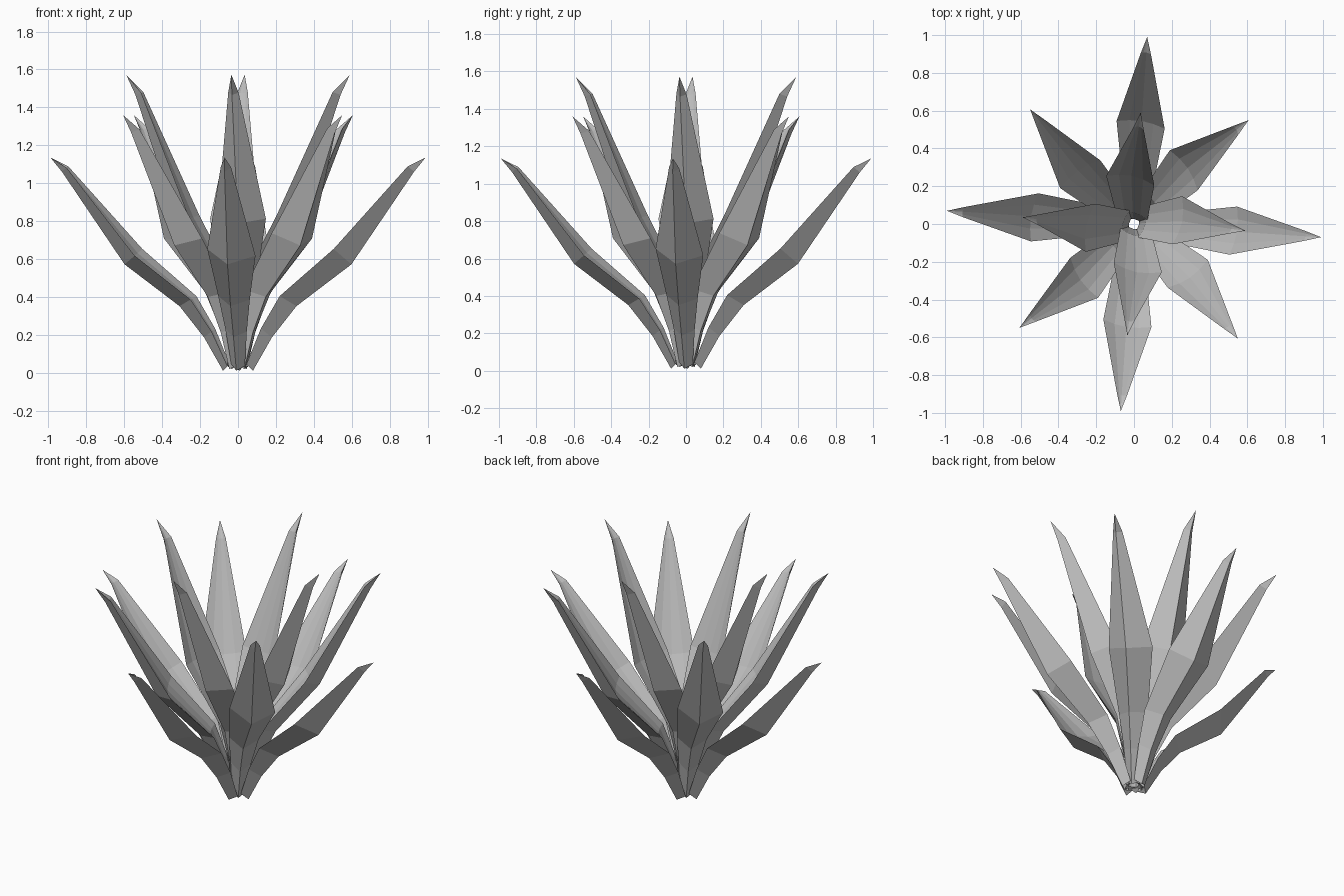
import bpy, bmesh, math
from mathutils import Vector, Matrix

cube = bpy.data.objects.get("Cube")
if cube:
    bpy.data.objects.remove(cube, do_unlink=True)

grey = bpy.data.materials.new("leaf grey")
grey.use_nodes = True
grey.diffuse_color = (0.5, 0.5, 0.5, 1)
grey.node_tree.nodes["Principled BSDF"].inputs["Base Color"].default_value = (0.5, 0.5, 0.5, 1)

# Leaf stations: rim (r, z), keel (r, z), half width, straightening weight
RINGS = [
    ((0.05, 0.04), (0.08, 0.01), 0.037, 0),
    ((0.13, 0.225), (0.18, 0.185), 0.058, 0.3),
    ((0.235, 0.395), (0.31, 0.35), 0.085, 0.6),
    ((0.525, 0.635), (0.60, 0.57), 0.13, 1),
    ((0.90, 1.085), (0.93, 1.06), 0.028, 0.15),
]
TIP = (0.99, 1.135)
PIVOT = Vector((0.06, 0.03))
ROLL = math.radians(12)


def leaf_mesh(name, tilt, stretch, base, straighten, lean_mid, lean_tip):
    """Pointed leaf growing towards +x with a keel below and a shallow channel above."""
    rot = Matrix.Rotation(math.radians(tilt), 2)

    def place(p, weight):
        v = rot @ (Vector(p) - PIVOT) * stretch + Vector(base)
        return v - Vector(straighten) * weight

    bm = bmesh.new()
    loops = []
    for i, (rim, keel, w, weight) in enumerate(RINGS):
        a, k = place(rim, weight), place(keel, weight)
        out = Vector((k.x - a.x, 0, k.y - a.y)) / stretch
        depth = out.length
        out.normalize()
        lean = lean_mid * weight if i < 4 else lean_mid + (lean_tip - lean_mid) * 0.8
        centre = Vector((a.x, lean, a.y))
        side = Vector((0, math.cos(ROLL), 0)) + out * math.sin(ROLL)
        down = out * math.cos(ROLL) - Vector((0, math.sin(ROLL), 0))
        section = [(-w, 0), (0, depth), (w, 0),
                   (w / 2, depth * 0.2), (0, depth * 0.28), (-w / 2, depth * 0.2)]
        loops.append([bm.verts.new(centre + side * s + down * d) for s, d in section])
    t = place(TIP, 0)
    tip = bm.verts.new((t.x, lean_tip, t.y))
    n = len(loops[0])
    for lower, upper in zip(loops, loops[1:]):
        for j in range(n):
            bm.faces.new((lower[j], lower[(j + 1) % n], upper[(j + 1) % n], upper[j]))
    for j in range(n):
        bm.faces.new((loops[-1][j], loops[-1][(j + 1) % n], tip))
    bm.faces.new(loops[0][::-1])
    bmesh.ops.recalc_face_normals(bm, faces=bm.faces)
    mesh = bpy.data.meshes.new(name)
    bm.to_mesh(mesh)
    bm.free()
    mesh.materials.append(grey)
    return mesh


# Three whorls of four leaves, from low and spread to tall and upright
WHORLS = [
    ("outer_leaf", 0, (0, 1, PIVOT, (0, 0), -0.035, -0.07)),
    ("middle_leaf", 45, (9.5, 1.065, (0.035, 0.035), (0.03, 0.03), 0.015, -0.04)),
    ("inner_leaf", 0, (20, 1.13, (0.03, 0.04), (0.06, 0.04), 0.02, -0.035)),
]
for name, start, shape in WHORLS:
    mesh = leaf_mesh(name, *shape)
    for i in range(4):
        leaf = bpy.data.objects.new(f"{name}_{i + 1}", mesh)
        leaf.rotation_euler.z = math.radians(start + 90 * i)
        bpy.context.collection.objects.link(leaf)
